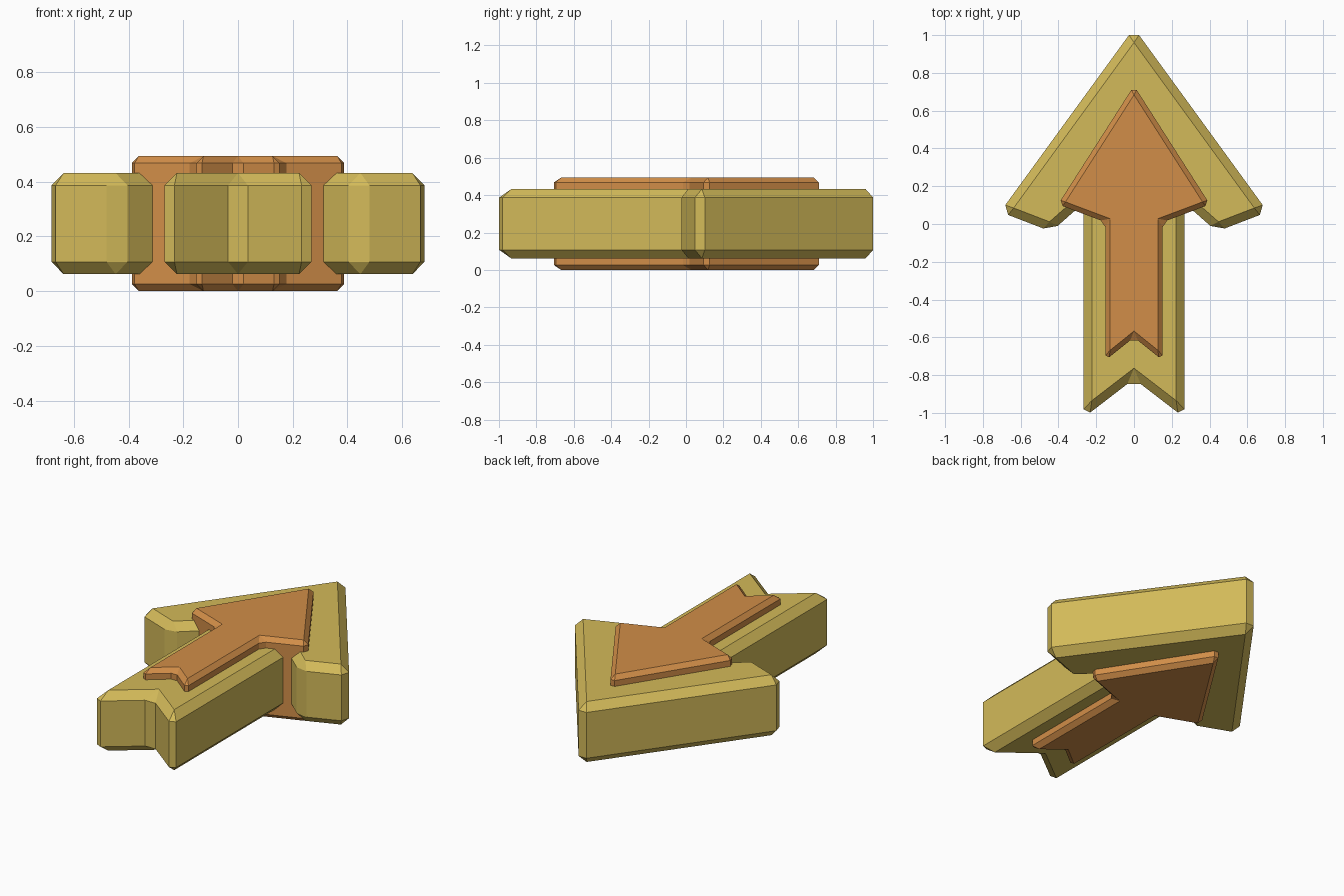
import bpy
import bmesh

cube = bpy.data.objects.get("Cube")
if cube:
    bpy.data.objects.remove(cube, do_unlink=True)


def make_material(name, color):
    mat = bpy.data.materials.new(name)
    mat.use_nodes = True
    mat.diffuse_color = (*color, 1)
    mat.node_tree.nodes["Principled BSDF"].inputs["Base Color"].default_value = (*color, 1)
    return mat


def make_arrow(name, half, bottom, top, bevel, mat):
    """Mirror a half outline (tip to tail notch), extrude it and chamfer every edge."""
    outline = half + [(-x, y) for x, y in reversed(half[1:-1])]
    bm = bmesh.new()
    face = bm.faces.new([bm.verts.new((x, y, bottom)) for x, y in outline])
    result = bmesh.ops.extrude_face_region(bm, geom=[face])
    raised = [v for v in result["geom"] if isinstance(v, bmesh.types.BMVert)]
    bmesh.ops.translate(bm, verts=raised, vec=(0, 0, top - bottom))
    bmesh.ops.recalc_face_normals(bm, faces=bm.faces[:])
    mesh = bpy.data.meshes.new(name)
    bm.to_mesh(mesh)
    bm.free()
    mesh.materials.append(mat)
    obj = bpy.data.objects.new(name, mesh)
    bpy.context.collection.objects.link(obj)
    chamfer = obj.modifiers.new("Chamfer", 'BEVEL')
    chamfer.width = bevel
    chamfer.segments = 1
    chamfer.limit_method = 'NONE'
    return obj


gold = make_material("gold yellow", (0.65, 0.49, 0.10))
orange = make_material("copper orange", (0.64, 0.27, 0.065))

# Wide outer arrow with swept-back barbs and a notched tail
outer = [(0, 1.037), (0.708, 0.064), (0.438, -0.04), (0.268, 0.11),
         (0.268, -1.026), (0, -0.82)]
make_arrow("outer_arrow", outer, 0.062, 0.432, 0.045, gold)

# Thicker, smaller arrow running right through the outer one
inner = [(0, 0.732), (0.402, 0.104), (0.152, 0.01), (0.152, -0.722), (0, -0.6)]
make_arrow("inner_arrow", inner, 0, 0.494, 0.026, orange)
